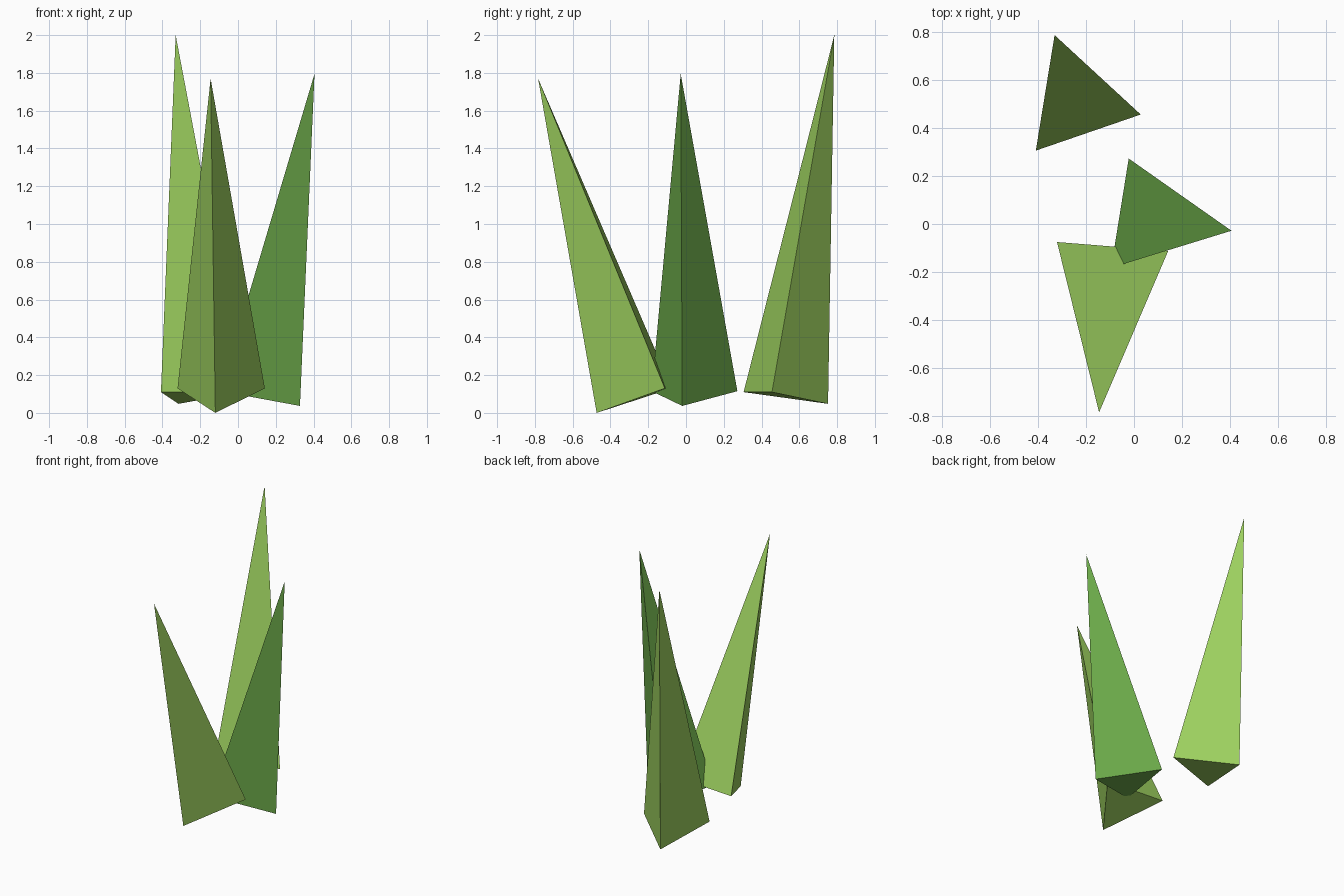
import bpy
import bmesh

if "Cube" in bpy.data.objects:
    bpy.data.objects.remove(bpy.data.objects["Cube"])


def srgb(h):
    # hex colour to linear values
    vals = [int(h[i:i + 2], 16) / 255 for i in (0, 2, 4)]
    return [v / 12.92 if v <= 0.04045 else ((v + 0.055) / 1.055) ** 2.4 for v in vals] + [1]


def material(name, h):
    m = bpy.data.materials.new(name)
    m.diffuse_color = srgb(h)
    m.use_nodes = True
    m.node_tree.nodes["Principled BSDF"].inputs["Base Color"].default_value = m.diffuse_color
    return m


light_green = material("light_leaf_green", "9DD05F")
deep_green = material("deep_leaf_green", "6BA849")


def blade(name, tip, base, mat):
    # three-sided spike leaning from a triangular base to a sharp tip
    bm = bmesh.new()
    t = bm.verts.new(tip)
    ring = [bm.verts.new(p) for p in base]
    bm.faces.new(ring)
    for i in range(3):
        bm.faces.new((ring[i], ring[(i + 1) % 3], t))
    bmesh.ops.recalc_face_normals(bm, faces=bm.faces)
    mesh = bpy.data.meshes.new(name)
    bm.to_mesh(mesh)
    bm.free()
    mesh.materials.append(mat)
    ob = bpy.data.objects.new(name, mesh)
    bpy.context.collection.objects.link(ob)


# Three grass blades from front to back
blade("front_grass_blade", (-0.145, -0.783, 1.77),
      [(-0.12, -0.473, 0.0), (-0.32, -0.075, 0.13), (0.142, -0.112, 0.13)], light_green)
blade("middle_grass_blade", (0.405, -0.028, 1.795),
      [(0.328, -0.02, 0.037), (-0.022, 0.272, 0.115), (-0.095, -0.182, 0.115)], deep_green)
blade("back_grass_blade", (-0.33, 0.785, 2.0),
      [(-0.315, 0.752, 0.048), (-0.408, 0.305, 0.11), (0.028, 0.455, 0.11)], light_green)
